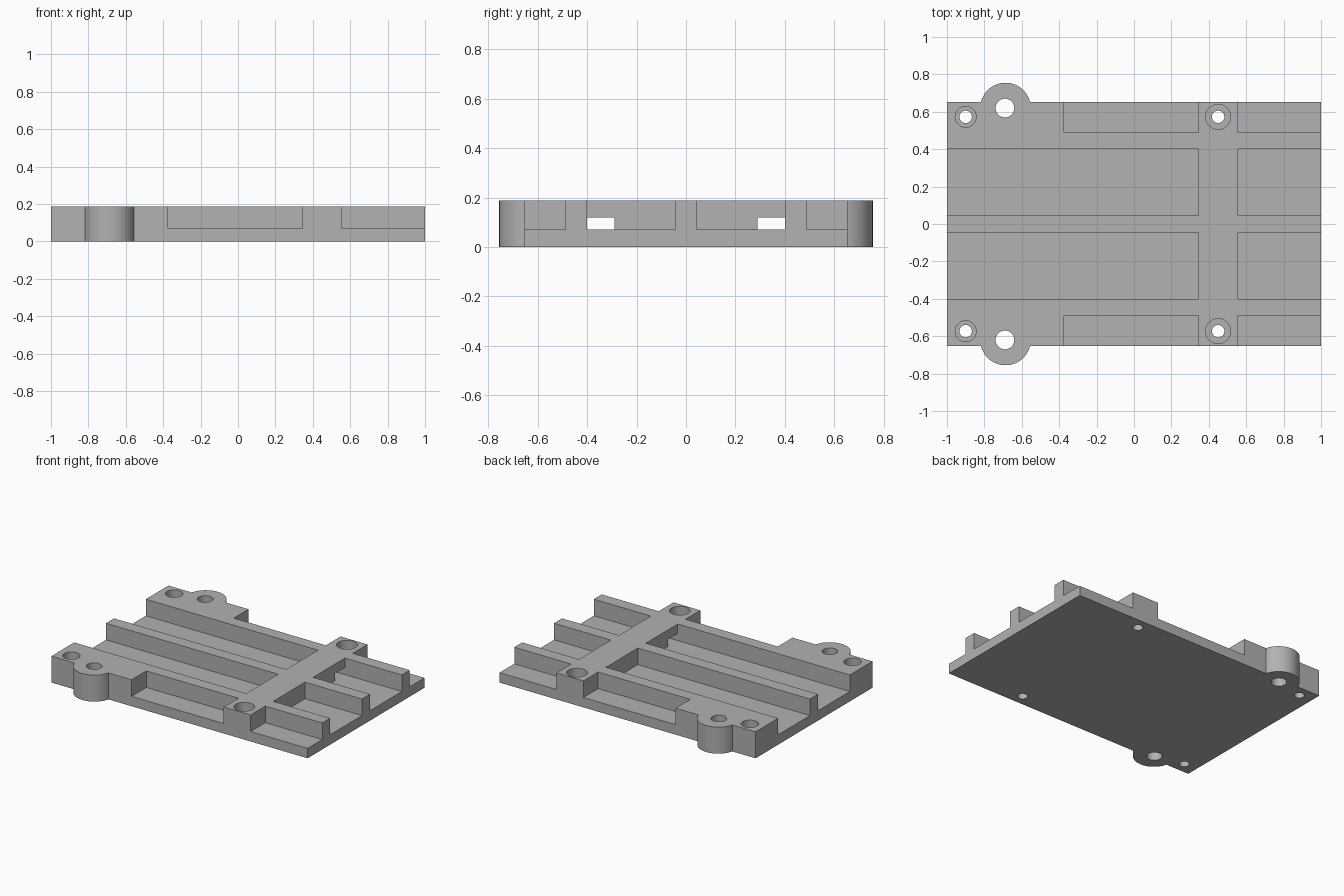
import bpy
import bmesh
import math
from mathutils import Matrix

cube = bpy.data.objects.get("Cube")
if cube:
    bpy.data.objects.remove(cube, do_unlink=True)

# Main dimensions
HALF_W, TOP, FLOOR = 0.652, 0.187, 0.07
BAR_X0, BAR_X1 = 0.345, 0.555      # cross bar
RIB_IN, CH_OUT, RAIL_OUT = 0.045, 0.40, 0.488
OVER = 0.3                         # cutter overshoot

grey = bpy.data.materials.new("grey plastic")
grey.use_nodes = True
colour = (0.445, 0.445, 0.445, 1)
grey.diffuse_color = colour
grey.node_tree.nodes["Principled BSDF"].inputs["Base Color"].default_value = colour


def to_object(bm, name):
    bmesh.ops.recalc_face_normals(bm, faces=bm.faces)
    mesh = bpy.data.meshes.new(name)
    bm.to_mesh(mesh)
    bm.free()
    mesh.materials.append(grey)
    obj = bpy.data.objects.new(name, mesh)
    bpy.context.scene.collection.objects.link(obj)
    return obj


def box(name, x, y, z):
    """Box between (min, max) pairs on each axis."""
    bm = bmesh.new()
    bmesh.ops.create_cube(bm, size=1)
    for v in bm.verts:
        v.co = [pair[c > 0] for pair, c in zip((x, y, z), v.co)]
    return to_object(bm, name)


def cylinder(name, x, y, radius, z, segments=48):
    bm = bmesh.new()
    bmesh.ops.create_cone(bm, cap_ends=True, segments=segments, radius1=radius,
                          radius2=radius, depth=z[1] - z[0],
                          matrix=Matrix.Translation((x, y, sum(z) / 2)))
    for v in bm.verts:
        v.co.z = z[v.co.z > sum(z) / 2]
    return to_object(bm, name)


def combine(target, tool, operation):
    """Apply a boolean and discard the tool."""
    tool.hide_render = True
    mod = target.modifiers.new("shape", 'BOOLEAN')
    mod.operation, mod.object, mod.solver = operation, tool, 'EXACT'
    bpy.context.view_layer.objects.active = target
    bpy.ops.object.modifier_apply(modifier=mod.name)
    bpy.data.objects.remove(tool, do_unlink=True)


plate = box("mounting_plate", (-1, 1), (-HALF_W, HALF_W), (0, TOP))

through = (-OVER, TOP + OVER)
above_floor = (FLOOR, TOP + OVER)
for side in (1, -1):
    def span(a, b):
        return tuple(sorted((side * a, side * b)))

    # Round mounting ear
    combine(plate, cylinder("ear", -0.687, side * 0.62, 0.135, (0, TOP), 64), 'UNION')

    # Long channels and edge pockets on both sides of the cross bar
    for x0, x1, y0, y1 in ((-1 - OVER, BAR_X0, RIB_IN, CH_OUT),
                           (BAR_X1, 1 + OVER, RIB_IN, CH_OUT),
                           (-0.375, BAR_X0, RAIL_OUT, HALF_W + OVER),
                           (BAR_X1, 1 + OVER, RAIL_OUT, HALF_W + OVER)):
        combine(plate, box("pocket", (x0, x1), span(y0, y1), above_floor), 'DIFFERENCE')

    # Cable window through the cross bar
    combine(plate, box("window", (BAR_X0, BAR_X1), span(0.29, CH_OUT),
                       (FLOOR, 0.12)), 'DIFFERENCE')

    # Ear hole and counterbored screw holes
    combine(plate, cylinder("ear_hole", -0.69, side * 0.62, 0.05, through), 'DIFFERENCE')
    for x, bore in ((-0.9, 0.056), (0.45, 0.067)):
        combine(plate, cylinder("counterbore", x, side * 0.573, bore, above_floor), 'DIFFERENCE')
        combine(plate, cylinder("screw_hole", x, side * 0.573, 0.033, through), 'DIFFERENCE')

# Smooth curved walls, keep sharp edges
bpy.ops.object.select_all(action='DESELECT')
plate.select_set(True)
bpy.context.view_layer.objects.active = plate
bpy.ops.object.shade_smooth_by_angle(angle=math.radians(30))
